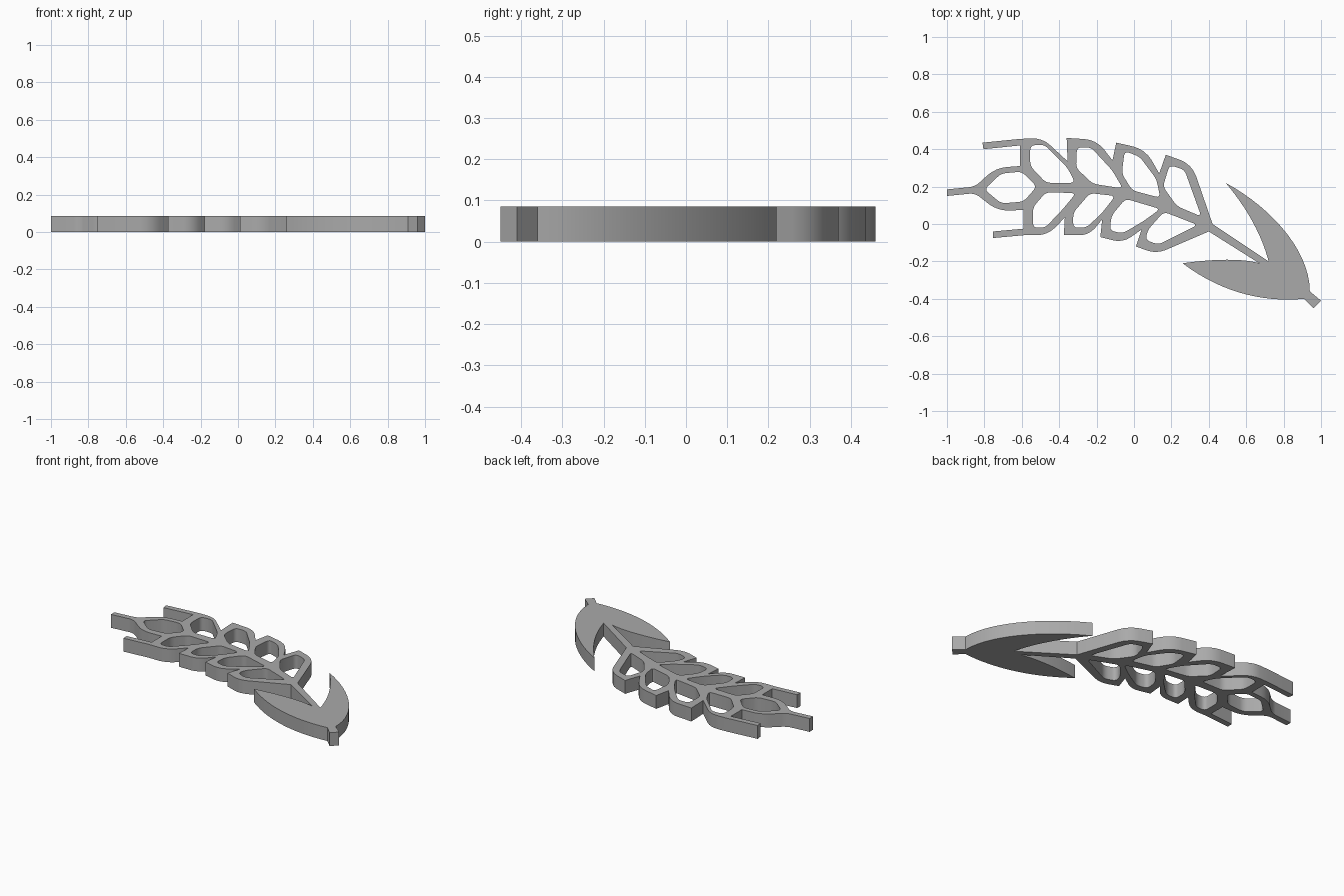
import bpy
import bmesh
from mathutils import Vector
from mathutils.geometry import interpolate_bezier

cube = bpy.data.objects.get("Cube")
if cube:
    bpy.data.objects.remove(cube, do_unlink=True)

SCALE = 0.01          # profile points are in hundredths of a unit
THICKNESS = 0.085


def round_corners(points, default_radius=0.0, steps=5):
    """Closed profile with filleted corners; an optional third value is a corner's radius."""
    result = []
    count = len(points)
    for i, point in enumerate(points):
        corner = Vector(point[:2])
        radius = point[2] if len(point) > 2 else default_radius
        if radius == 0:
            result.append(corner)
            continue
        before = Vector(points[i - 1][:2]) - corner
        after = Vector(points[(i + 1) % count][:2]) - corner
        reach = min(radius, before.length * 0.45, after.length * 0.45)
        start = corner + before.normalized() * reach
        end = corner + after.normalized() * reach
        result += interpolate_bezier(start, start.lerp(corner, 0.6),
                                     end.lerp(corner, 0.6), end, steps)
    return [Vector((p[0], p[1])) for p in result]


def leaf_edge(start, handle_a, handle_b, end, steps=16):
    """One curved side of a leaf."""
    curve = interpolate_bezier(*(Vector(p) for p in (start, handle_a, handle_b, end)), steps)
    return [tuple(p[:2]) for p in curve]


def add_spline(curve, points):
    spline = curve.splines.new("POLY")
    spline.points.add(len(points) - 1)
    for target, p in zip(spline.points, points):
        target.co = (p.x * SCALE, p.y * SCALE, 0, 1)
    spline.use_cyclic_u = True


# Upper edge of the ear: tip, then four grains towards the stem
upper_edge = [
    (-100, 18.5), (-85, 20, 3), (-74, 30, 6), (-61, 31),
    (-61, 42), (-80.5, 40), (-81, 43.5), (-61, 45.5), (-49, 46, 8), (-35.5, 33.5),
    (-36, 46), (-20, 45, 8), (-11.5, 34),
    (-9.5, 43.5), (6, 40, 8), (13.5, 27),
    (17, 37), (31, 32, 7), (42, 0),
]

# Pair of leaves around the cut end of the stem
leaves = (
    leaf_edge((72, -20), (68, -5), (60, 9), (49, 22))
    + leaf_edge((49, 22), (73, 9), (94, -14), (94, -36))[1:]
    + [(100, -41), (96, -45), (91, -40)]
    + leaf_edge((91, -40), (70, -42), (47, -37), (26, -21))[1:]
    + leaf_edge((26, -21), (40, -19), (57, -18), (67, -21))[1:]
)

# Lower edge of the ear, from the stem back to the tip
lower_edge = [
    (40, -4), (12, -16, 6), (1, -12), (4, -3),
    (-6, -10, 5), (-18, -7), (-17, 2.5),
    (-24, -6, 5), (-37.5, -6), (-37, 3.5),
    (-46, -6, 6), (-59, -6), (-75.5, -7.5), (-75.5, -4), (-59, -2.5),
    (-59, 7.5), (-73, 7, 6), (-85, 16.5, 3), (-100, 15),
]

# Openings inside the grains
tip_opening = [(-80, 18.5), (-71, 27), (-60, 28), (-52, 20), (-59, 12), (-71, 11)]
upper_openings = [
    [(-55.5, 42), (-48, 42.5), (-35.5, 30), (-31.5, 22), (-47, 22), (-55.5, 31)],
    [(-30.5, 41), (-23, 41), (-11.5, 28.5), (-6, 19), (-22, 21.5), (-31, 30)],
    [(-5, 39), (3, 36), (12, 24), (14, 14), (-1, 18), (-6.5, 27)],
    [(19, 31.5), (27, 29), (36, 4), (23, 9.5), (15.5, 20)],
]
lower_openings = [
    [(-54, 9), (-47, 17), (-31, 16.5), (-38, 8), (-47.5, -2), (-54, -2)],
    [(-32.5, 6), (-23.5, 16.5), (-10, 15), (-17, 6), (-25.5, -2), (-32.5, -2)],
    [(-12, 4.5), (-4.5, 13.5), (14, 8), (5, 1.5), (-6, -5), (-13, -3.5)],
    [(7.5, -3), (16, 6.5), (34, -0.5), (13, -11), (6, -8.5)],
]

# Fill the outline around its openings and give it thickness
curve = bpy.data.curves.new("wheat_sprig", "CURVE")
curve.dimensions = "2D"
curve.fill_mode = "BOTH"
curve.extrude = THICKNESS / 2
add_spline(curve, round_corners(upper_edge + leaves + lower_edge))
for opening in [tip_opening] + upper_openings + lower_openings:
    add_spline(curve, round_corners(opening, default_radius=2.5))

sprig = bpy.data.objects.new("wheat_sprig", curve)
bpy.context.collection.objects.link(sprig)
bpy.ops.object.select_all(action="DESELECT")
sprig.select_set(True)
bpy.context.view_layer.objects.active = sprig
bpy.ops.object.convert(target="MESH")
sprig = bpy.context.object

# Weld the caps to the walls and rest the sprig on the ground
bm = bmesh.new()
bm.from_mesh(sprig.data)
bmesh.ops.remove_doubles(bm, verts=bm.verts, dist=0.0002)
bmesh.ops.recalc_face_normals(bm, faces=bm.faces)
bmesh.ops.translate(bm, verts=bm.verts, vec=(0, 0, THICKNESS / 2))
bm.to_mesh(sprig.data)
bm.free()

# Plain grey finish
grey = bpy.data.materials.new("plain_grey")
grey.use_nodes = True
colour = (0.4, 0.4, 0.4, 1)
grey.diffuse_color = colour
grey.node_tree.nodes["Principled BSDF"].inputs["Base Color"].default_value = colour
sprig.data.materials.clear()
sprig.data.materials.append(grey)
bpy.ops.object.shade_smooth_by_angle(angle=0.6)
